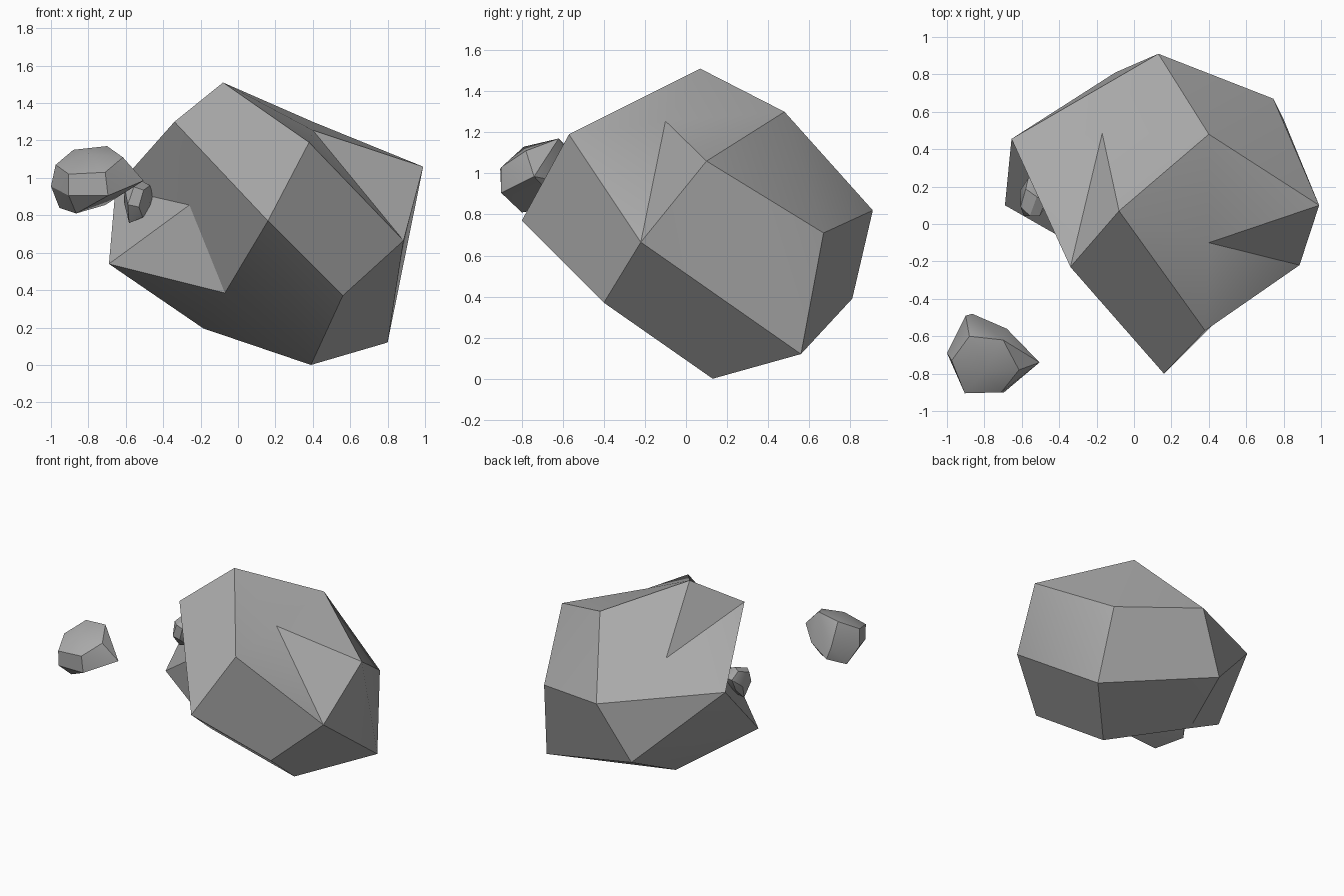
import bpy
import bmesh
from math import radians
from mathutils import Vector, Euler

default = bpy.data.objects.get("Cube")
if default:
    bpy.data.objects.remove(default, do_unlink=True)

# One plain stone colour
stone = bpy.data.materials.new("stone_grey")
stone.use_nodes = True
grey = (0.4, 0.4, 0.4, 1)
stone.diffuse_color = grey
stone.node_tree.nodes["Principled BSDF"].inputs["Base Color"].default_value = grey


def finish(name, bm):
    """Turn a bmesh into a faceted rock whose shallow creases shade smooth."""
    bmesh.ops.recalc_face_normals(bm, faces=bm.faces[:])
    mesh = bpy.data.meshes.new(name)
    bm.to_mesh(mesh)
    bm.free()
    mesh.materials.append(stone)
    obj = bpy.data.objects.new(name, mesh)
    bpy.context.collection.objects.link(obj)
    for other in bpy.context.selected_objects:
        other.select_set(False)
    obj.select_set(True)
    bpy.context.view_layer.objects.active = obj
    bpy.ops.object.shade_smooth_by_angle(angle=radians(30))
    return obj


def hull_rock(name, points):
    """Convex chunk wrapped around a handful of corners."""
    bm = bmesh.new()
    for point in points:
        bm.verts.new(point)
    bmesh.ops.convex_hull(bm, input=bm.verts[:])
    loose = [v for v in bm.verts if not v.link_faces]
    bmesh.ops.delete(bm, geom=loose, context='VERTS')
    bmesh.ops.dissolve_limit(bm, angle_limit=radians(4),
                             verts=bm.verts[:], edges=bm.edges[:])
    return finish(name, bm)


# Main boulder: named corners, upper ones first
corners = {
    "A": (-.08, .07, 1.51), "B": (-.34, -.23, 1.3), "C": (.38, -.57, 1.19),
    "E": (.4, .48, 1.3), "F": (.99, .1, 1.06), "G": (.885, -.22, .665),
    "H": (.16, -.8, .77), "I": (.56, -.4, .37), "J": (.8, .56, .12),
    "K": (.39, .13, 0), "L": (.745, .67, .71), "M": (.13, .91, .82),
    "N": (-.1, .81, .39), "P": (-.69, .1, .54), "Q": (-.07, -.23, .385),
    "R": (-.655, .455, .945),
    # centres of the four five-sided sides
    "D": (.4, -.1, 1.255), "S": (-.26, -.145, .855),
    "U": (-.17, .485, 1.14), "V": (-.185, .39, .195),
}
# Height of the rear centre follows the plane through its outer corners
e, m, r = (Vector(corners[k]) for k in "EMR")
normal = (m - e).cross(r - e)
u = Vector(corners["U"])
u.z = e.z - (normal.x * (u.x - e.x) + normal.y * (u.y - e.y)) / normal.z
corners["U"] = u

flat_sides = "ABHC CHIG HQKI IGJK GFJ FLJ EFL ELM LMNJ MRN RPN".split()
fan_sides = {"D": "ACGFE", "U": "AEMRB", "S": "BHQPR", "V": "JNPQK"}

bm = bmesh.new()
vert = {key: bm.verts.new(co) for key, co in corners.items()}
for side in flat_sides:
    bm.faces.new([vert[k] for k in side])
for centre, ring in fan_sides.items():
    for k, following in zip(ring, ring[1:] + ring[:1]):
        bm.faces.new((vert[centre], vert[k], vert[following]))
finish("main_boulder", bm)

# Loose floating chunk, with a point towards the boulder
chunk = [
    # front plate
    (-.905, -.905, 1.02), (-.71, -.9, 1.03), (-.695, -.9, .905), (-.905, -.9, .905),
    # pointed end and upper rim
    (-.505, -.74, .985), (-.615, -.78, 1.11), (-.7, -.62, 1.17), (-.88, -.6, 1.15),
    (-.975, -.73, 1.07), (-1, -.69, .955), (-.8, -.79, 1.13),
    # underside
    (-.865, -.8, .81), (-.71, -.62, .855), (-.955, -.6, .84),
    # back
    (-.9, -.49, 1), (-.68, -.56, .95), (-.865, -.48, .9),
]
hull_rock("floating_chunk", chunk)

# Smaller turned chunk lodged in the hollow
middle = Vector((-.8, -.7, 1))
lodged_at = Vector((-.53, .14, .89))
turn = Euler((0, 1.9, 0)).to_matrix()
hull_rock("lodged_chunk",
          [lodged_at + turn @ (Vector(p) - middle) * .48 for p in chunk])
